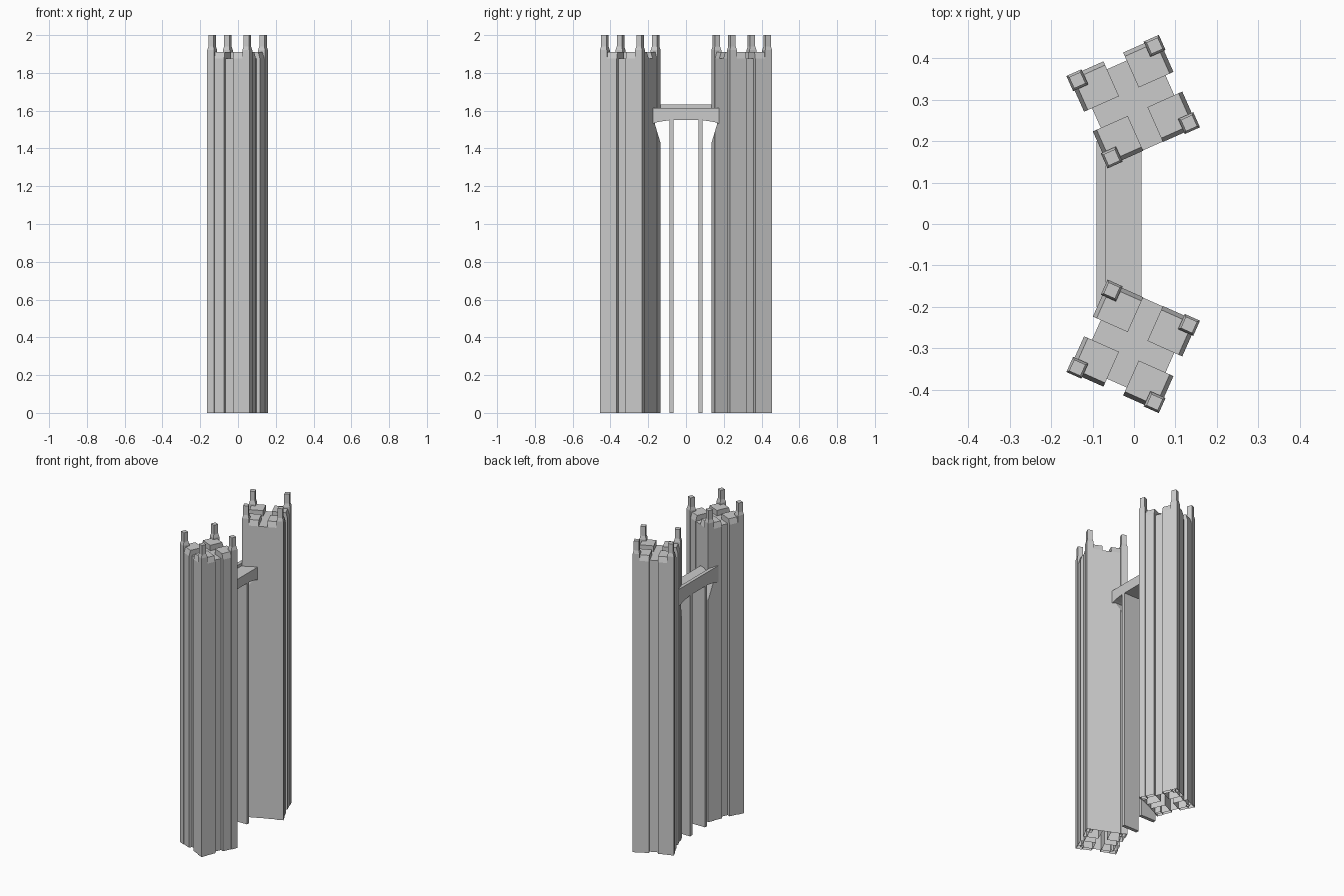
import bpy, bmesh, math
from mathutils import Matrix

if "Cube" in bpy.data.objects:
    bpy.data.objects.remove(bpy.data.objects["Cube"])

TOWER = Matrix.Translation((-0.002, 0.295, 0)) @ Matrix.Rotation(math.radians(24), 4, 'Z')


def make(name, bm):
    bmesh.ops.recalc_face_normals(bm, faces=bm.faces)
    me = bpy.data.meshes.new(name)
    bm.to_mesh(me)
    bm.free()
    ob = bpy.data.objects.new(name, me)
    bpy.context.collection.objects.link(ob)
    return ob


def loft(name, sections, mat=Matrix()):
    """Stack of rectangles (x0, x1, y0, y1, z) joined into one solid."""
    bm = bmesh.new()
    rings = []
    for x0, x1, y0, y1, z in sections:
        pts = ((x0, y0), (x1, y0), (x1, y1), (x0, y1))
        rings.append([bm.verts.new(mat @ Matrix.Translation((x, y, z)).translation) for x, y in pts])
    for a, b in zip(rings, rings[1:]):
        for i in range(4):
            j = (i + 1) % 4
            bm.faces.new((a[i], a[j], b[j], b[i]))
    bm.faces.new(rings[0])
    bm.faces.new(rings[-1])
    return make(name, bm)


def extrude_x(name, profile, x0, x1):
    """Side profile (y, z) pushed along x."""
    bm = bmesh.new()
    f = bm.faces.new([bm.verts.new((x0, y, z)) for y, z in profile])
    ext = bmesh.ops.extrude_face_region(bm, geom=[f])
    bmesh.ops.translate(bm, vec=(x1 - x0, 0, 0),
                        verts=[v for v in ext['geom'] if isinstance(v, bmesh.types.BMVert)])
    return make(name, bm)


def mirror_y(ob):
    m = ob.modifiers.new("mirror", 'MIRROR')
    m.use_axis = (False, True, False)


def span(s, a, b):
    return (a, b) if s > 0 else (-b, -a)


# tower core, flush on the side facing the other tower
parts = [loft("tower_core", [(-.097, .097, -.117, .097, 0), (-.097, .097, -.117, .097, 1.875)], TOWER)]
cut_parts = parts[:]

# corner buttresses and pinnacle posts
for su in (-1, 1):
    for sv in (-1, 1):
        def sec(a, b, z):
            return (*span(su, a, b), *span(sv, a, b), z)
        block = loft("corner_buttress", [sec(.026, .118, 0), sec(.026, .118, 1.875),
                                         sec(.026, .108, 1.91)], TOWER)
        post = loft("corner_pinnacle", [sec(.082, .122, 0), sec(.082, .122, 1.92),
                                        sec(.087, .117, 1.94), sec(.087, .117, 2.0)], TOWER)
        parts += [block, post]
        if su < 0 and sv < 0:
            cut_parts += [block, post]

# sloped cut in the inner corner just below the bridge
cutter = extrude_x("corner_cutter", [(.10, 1.42), (.132, 1.42), (.165, 1.53),
                                     (.165, 1.56), (.10, 1.56)], -.3, .15)
cutter.hide_render = True
for ob in cut_parts:
    m = ob.modifiers.new("cut", 'BOOLEAN')
    m.operation = 'DIFFERENCE'
    m.solver = 'EXACT'
    m.object = cutter
dg = bpy.context.evaluated_depsgraph_get()
for ob in cut_parts:
    me = bpy.data.meshes.new_from_object(ob.evaluated_get(dg))
    ob.modifiers.clear()
    ob.data = me
bpy.data.objects.remove(cutter)

# open undersides, then the second tower
for ob in parts:
    bm = bmesh.new()
    bm.from_mesh(ob.data)
    low = [f for f in bm.faces if all(v.co.z < 1e-4 for v in f.verts)]
    bmesh.ops.delete(bm, geom=low, context='FACES')
    bm.to_mesh(ob.data)
    bm.free()
    mirror_y(ob)

# bridge between the towers with its raised edge
half = [(.085, 1.55), (.15, 1.54), (.20, 1.522), (.20, 1.613)]
extrude_x("bridge_deck", half + [(-y, z) for y, z in reversed(half)], -.09, .018)
loft("bridge_parapet", [(-.09, -.068, -.20, .20, 1.613), (-.09, -.068, -.20, .20, 1.632)])

# thin wall fins carrying the bridge
fin = loft("bridge_fin", [(-.09, .018, .065, .087, 0), (-.09, .018, .065, .087, 1.552)])
mirror_y(fin)
